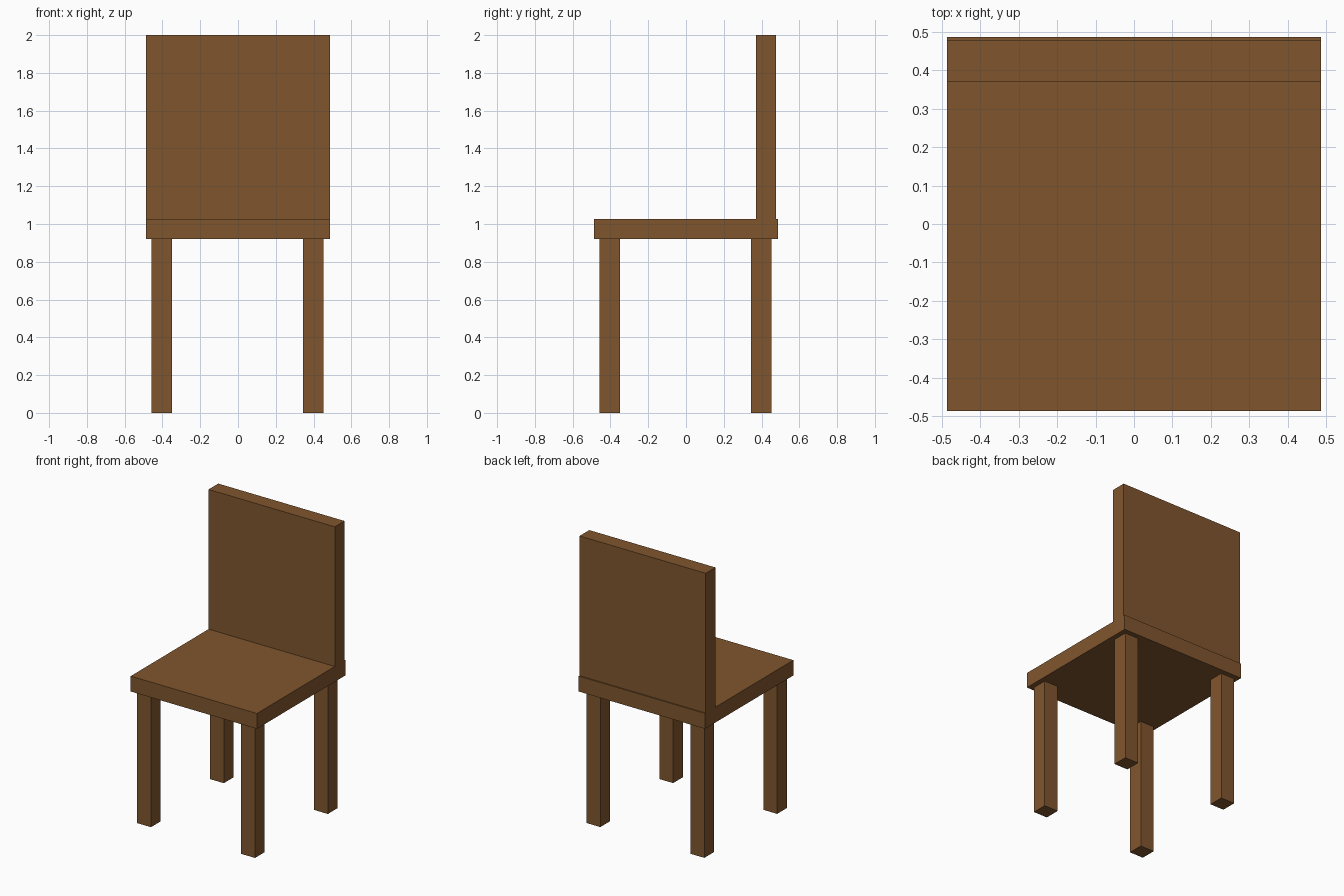
import bpy

cube = bpy.data.objects.get("Cube")
if cube:
    bpy.data.objects.remove(cube, do_unlink=True)

# Single brown wood colour
BROWN = (0.216, 0.093, 0.027, 1.0)
wood = bpy.data.materials.new("brown_wood")
wood.use_nodes = True
wood.diffuse_color = BROWN
wood.node_tree.nodes["Principled BSDF"].inputs["Base Color"].default_value = BROWN


def box(name, center, size):
    """Add a flat-faced box with its scale applied."""
    bpy.ops.mesh.primitive_cube_add(size=1, location=center)
    obj = bpy.context.object
    obj.name = name
    obj.scale = size
    bpy.ops.object.transform_apply(location=False, rotation=False, scale=True)
    obj.data.materials.append(wood)
    return obj


WIDTH = 0.973
THICK = 0.107
LEG_HEIGHT = 0.92
SEAT_TOP = LEG_HEIGHT + THICK
HEIGHT = 2.0

# Seat slab
box("seat", (0, 0, LEG_HEIGHT + THICK / 2), (WIDTH, WIDTH, THICK))

# Backrest, set slightly in from the rear edge of the seat
box("backrest", (0, 0.424, (SEAT_TOP + HEIGHT) / 2),
    (WIDTH, THICK, HEIGHT - SEAT_TOP))

# Four square legs, the set shifted a touch to the front and right
NEAR, FAR = -0.404, 0.398
for side, x in (("right", NEAR), ("left", FAR)):
    for end, y in (("front", NEAR), ("back", FAR)):
        box(f"{end}_{side}_leg", (x, y, LEG_HEIGHT / 2),
            (THICK, THICK, LEG_HEIGHT))
